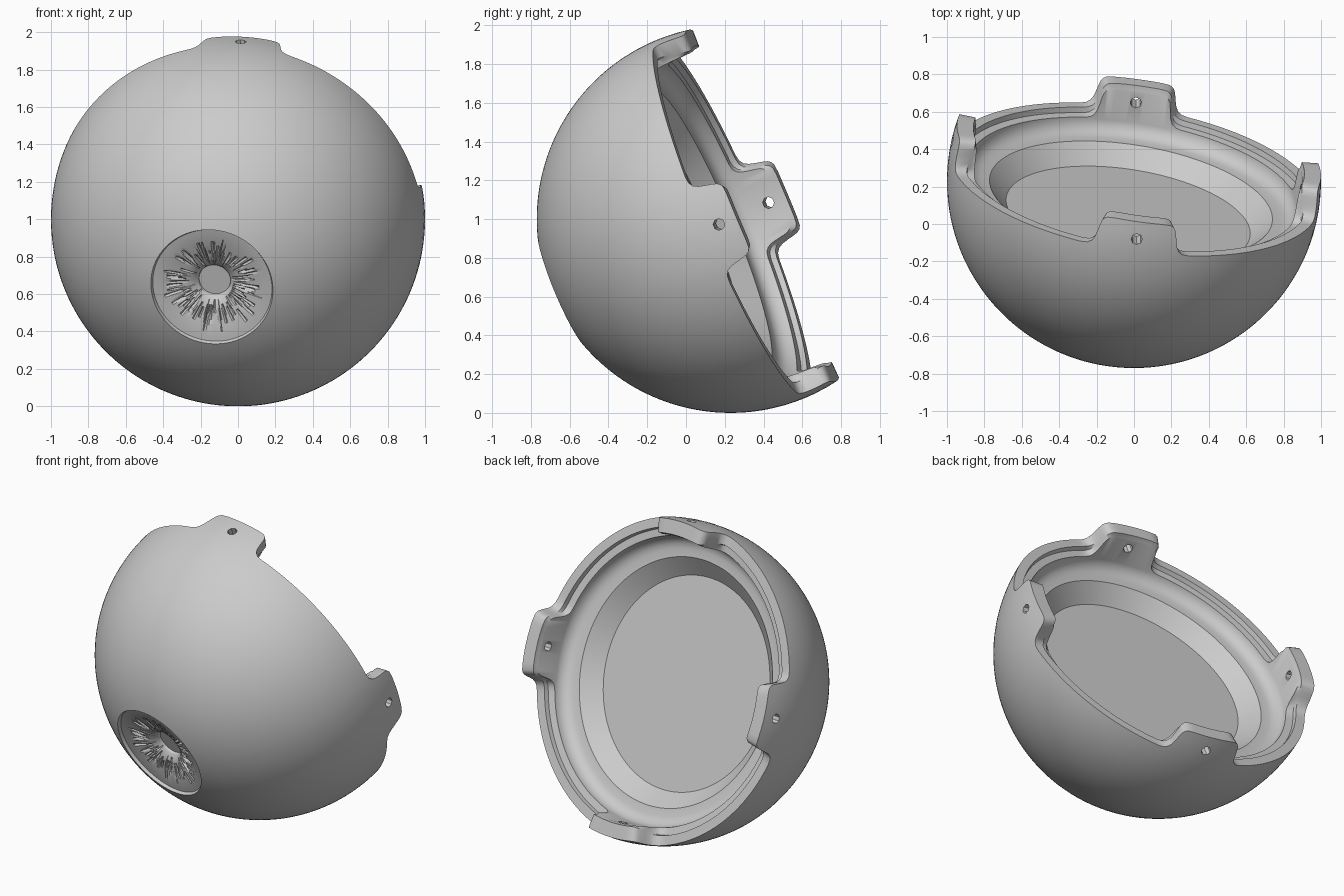
import bpy, bmesh, random
from math import sin, cos, acos, asin, radians, pi
from mathutils import Vector, Matrix

random.seed(4)
if "Cube" in bpy.data.objects:
    bpy.data.objects.remove(bpy.data.objects["Cube"])

# Tilted frame: axis points out of the open back of the shell
CENTRE = Vector((0, 0.23, 1))
AXIS = Vector((0.148, 0.912, 0.383)).normalized()
UP = (Vector((0, 0, 1)) - AXIS * AXIS.z).normalized()
SIDE = AXIS.cross(UP)
TWIST = -3.7
RIM, TAB = 0.01, 0.178
IRIS_R = 0.33


def place(r, t, deg):
    a = radians(deg)
    return CENTRE + AXIS * t + (SIDE * cos(a) + UP * sin(a)) * r


def lerp(a, b, f):
    return a + (b - a) * f


grey = bpy.data.materials.new("plain_grey")
grey.use_nodes = True
grey.diffuse_color = (0.6, 0.6, 0.6, 1)
grey.node_tree.nodes["Principled BSDF"].inputs["Base Color"].default_value = (0.6, 0.6, 0.6, 1)

# Tab outline: angle from the tab centre, rim height
flank = [(10, .175), (11, .165), (11.6, .15), (12, .125), (12.4, .09),
         (12.9, .055), (13.7, .03), (15, .015), (17, RIM)]
quarter = [(-d, h) for d, h in reversed(flank)]
quarter += [(d, TAB) for d in (-7.5, -5, -2.5, 0, 2.5, 5, 7.5)]
quarter += flank + [(17 + 2 * i, RIM) for i in range(1, 28)]
columns = [(TWIST + 90 * k + d, h) for k in range(4) for d, h in quarter]

# Dish of the iris: radius, depth along the axis
dish = [(.085, -.835), (.088, -.85), (.105, -.868), (.13, -.883), (.15, -.89),
        (.17, -.896), (.19, -.901), (.21, -.906), (.23, -.911), (.25, -.915),
        (.27, -.919), (.30, -.923), (.322, -.925)]
# Inner bowl below the rim
bowl = [(.887, -.035), (.88, -.06), (.865, -.082), (.845, -.098),
        (.815, -.107), (.765, -.11), (.66, -.21)]


def section(h):
    """One radial section running from the pupil round to the bowl floor."""
    pts = []
    start, length = random.uniform(.10, .20), random.uniform(.03, .09)
    depth = random.choice((0, 0, .006, .012, .016))
    for r, t in dish:
        cut = depth if start < r < min(start + length, .265) else 0
        pts.append((r, t + cut))
    # Outer sphere
    first, last = acos(.944), radians(80)
    angles = [lerp(first, last, i / 32) for i in range(33)]
    top = pi / 2 + asin(h)
    angles += [lerp(last, top, i / 6) for i in range(1, 7)]
    pts += [(sin(a), -cos(a)) for a in angles]
    # Stepped lip, which closes up into a plain thick edge on the tabs
    w = (h - RIM) / (TAB - RIM)
    pts += [(lerp(.94, .895, w), h), (lerp(.935, .89, w), h - .03), (.888, h - .035)]
    return pts + bowl


bm = bmesh.new()
rings = [[bm.verts.new(place(r, t, deg)) for r, t in section(h)] for deg, h in columns]
for i, ring in enumerate(rings):
    nxt = rings[(i + 1) % len(rings)]
    for j in range(len(ring) - 1):
        bm.faces.new((ring[j], nxt[j], nxt[j + 1], ring[j + 1]))
bm.faces.new([ring[0] for ring in rings])
bm.faces.new([ring[-1] for ring in rings])
bmesh.ops.recalc_face_normals(bm, faces=bm.faces[:])
mesh = bpy.data.meshes.new("eye_shell")
bm.to_mesh(mesh)
bm.free()
mesh.materials.append(grey)
shell = bpy.data.objects.new("eye_shell", mesh)
bpy.context.collection.objects.link(shell)

# Screw holes through the four tabs
bm = bmesh.new()
for k in range(4):
    deg = TWIST + 90 * k
    direction = place(1, 0, deg) - CENTRE
    turn = direction.to_track_quat('Z', 'Y').to_matrix().to_4x4()
    bmesh.ops.create_cone(bm, cap_ends=True, segments=8, radius1=.03, radius2=.03, depth=.4,
                          matrix=Matrix.Translation(place(.94, .082, deg)) @ turn)
cut_mesh = bpy.data.meshes.new("hole_cutter")
bm.to_mesh(cut_mesh)
bm.free()
cut_mesh.materials.append(grey)
cutter = bpy.data.objects.new("hole_cutter", cut_mesh)
cutter.hide_render = True
bpy.context.collection.objects.link(cutter)

holes = shell.modifiers.new("screw_holes", 'BOOLEAN')
holes.operation = 'DIFFERENCE'
holes.solver = 'EXACT'
holes.object = cutter
bpy.ops.object.select_all(action='DESELECT')
bpy.context.view_layer.objects.active = shell
shell.select_set(True)
bpy.ops.object.modifier_apply(modifier=holes.name)
bpy.data.objects.remove(cutter)
bpy.ops.object.shade_smooth_by_angle(angle=radians(30))
